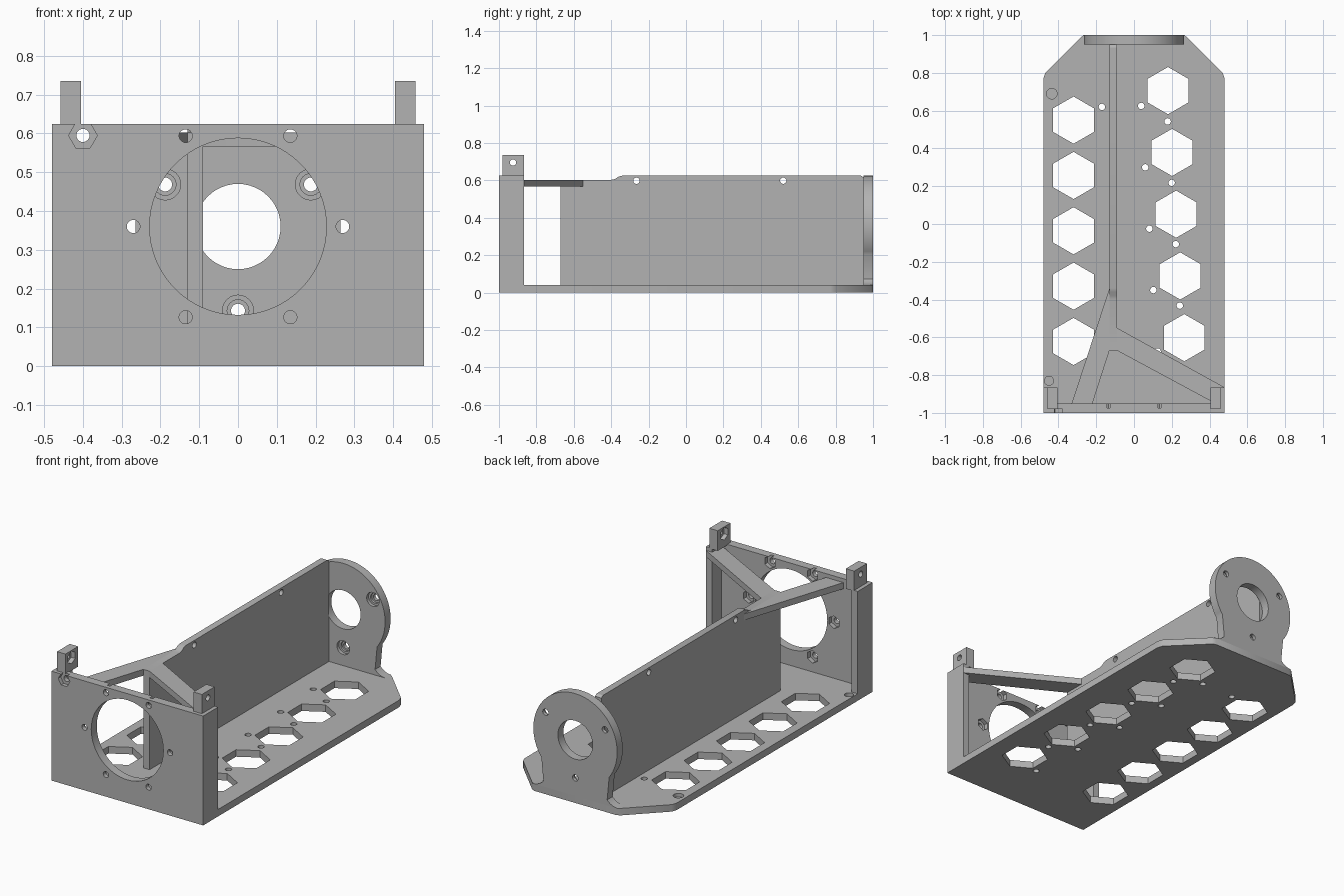
import bpy, bmesh
from math import sin, cos, pi, atan2
from mathutils import Vector

old = bpy.data.objects.get("Cube")
if old:
    bpy.data.objects.remove(old, do_unlink=True)

grey = bpy.data.materials.new("plain grey")
grey.use_nodes = True
color = (0.45, 0.45, 0.45, 1)
grey.diffuse_color = color
grey.node_tree.nodes["Principled BSDF"].inputs["Base Color"].default_value = color

PLACE = {"X": lambda u, v, w: (w, u, v),
         "Y": lambda u, v, w: (u, w, v),
         "Z": lambda u, v, w: (u, v, w)}


def prism(name, points, axis, start, end):
    """Extrude a 2D outline along an axis."""
    bm = bmesh.new()
    face = bm.faces.new([bm.verts.new(PLACE[axis](u, v, start)) for u, v in points])
    made = bmesh.ops.extrude_face_region(bm, geom=[face])["geom"]
    shift = Vector(PLACE[axis](0, 0, end - start))
    bmesh.ops.translate(bm, vec=shift, verts=[g for g in made if isinstance(g, bmesh.types.BMVert)])
    bmesh.ops.recalc_face_normals(bm, faces=bm.faces)
    mesh = bpy.data.meshes.new(name)
    bm.to_mesh(mesh)
    bm.free()
    mesh.materials.append(grey)
    ob = bpy.data.objects.new(name, mesh)
    bpy.context.scene.collection.objects.link(ob)
    return ob


def rect(u0, u1, v0, v1):
    return [(u0, v0), (u1, v0), (u1, v1), (u0, v1)]


def ring(center, radius, sides, turn=0.0):
    return [(center[0] + radius * cos(turn + 2 * pi * i / sides),
             center[1] + radius * sin(turn + 2 * pi * i / sides)) for i in range(sides)]


def cut(part, points, axis, start, end):
    """Cut an extruded outline out of a part."""
    cutter = prism("cutter", points, axis, start, end)
    cutter.hide_render = True
    mod = part.modifiers.new("cut", "BOOLEAN")
    mod.operation = "DIFFERENCE"
    mod.solver = "EXACT"
    mod.object = cutter
    bpy.context.view_layer.objects.active = part
    bpy.ops.object.modifier_apply(modifier=mod.name)
    bpy.data.objects.remove(cutter, do_unlink=True)


def hole(part, center, radius, axis, start, end, sides=24, turn=0.0):
    cut(part, ring(center, radius, sides, turn), axis, start, end)


SMALL = 0.017
POINT_UP = pi / 2
parts = []

# Base plate with chamfered rear corners
base = prism("base_plate", [(-0.48, -0.95), (0.48, -0.95), (0.48, 0.77), (0.47, 0.8), (0.28, 0.99),
                            (0.26, 1), (-0.26, 1), (-0.28, 0.99), (-0.47, 0.8), (-0.48, 0.77)],
             "Z", 0, 0.04)
parts.append(base)
for i in range(5):
    hole(base, (-0.32, 0.55 - 0.293 * i), 0.125, "Z", -0.1, 0.1, 6, POINT_UP)
    hole(base, (0.18 + 0.0215 * i, 0.706 - 0.327 * i), 0.125, "Z", -0.1, 0.1, 6, POINT_UP)
for i in range(4):
    hole(base, (0.038 + 0.0215 * i, 0.625 - 0.325 * i), SMALL, "Z", -0.1, 0.1)
    hole(base, (0.178 + 0.0215 * i, 0.543 - 0.325 * i), SMALL, "Z", -0.1, 0.1)
for spot in [(-0.17, 0.62), (0.125, -0.675)]:
    hole(base, spot, SMALL, "Z", -0.1, 0.1)
hole(base, (-0.435, 0.69), 0.028, "Z", 0.02, 0.1)
hole(base, (-0.45, -0.83), 0.024, "Z", 0.02, 0.1)

# Front plate with the large opening, screw holes and nut pockets
HUB = (0, 0.36)
front = prism("front_plate", rect(-0.48, 0.48, 0, 0.625), "Y", -1, -0.95)
parts.append(front)
hole(front, HUB, 0.228, "Y", -1.1, -0.9, 64)
for spot in ring(HUB, 0.27, 6):
    hole(front, spot, SMALL, "Y", -1.1, -0.9)
    hole(front, spot, 0.036, "Y", -0.975, -0.9, 6, POINT_UP)
hole(front, (-0.4, 0.595), SMALL, "Y", -1.1, -0.9)
hole(front, (-0.4, 0.595), 0.037, "Y", -1.1, -0.977, 6)

# Side flanges and the drilled posts above them
for side, sign in (("left", 1), ("right", -1)):
    parts.append(prism(side + "_flange", rect(-0.95, -0.865, 0.04, 0.625), "X", sign * 0.44, sign * 0.48))
    post = prism(side + "_post", rect(-0.98, -0.865, 0.62, 0.735), "X", sign * 0.405, sign * 0.458)
    hole(post, (-0.925, 0.695), SMALL, "X", sign * 0.3, sign * 0.5)
    hole(post, (-0.925, 0.695), 0.036, "X", sign * 0.3, sign * 0.43, 6, POINT_UP)
    parts.append(post)

# Long upright wall with a lowered front end
wall = prism("long_wall", [(-0.67, 0.04), (0.95, 0.04), (0.95, 0.615), (0.935, 0.625), (-0.34, 0.625),
                           (-0.36, 0.62), (-0.38, 0.607), (-0.4, 0.603), (-0.67, 0.603)],
             "X", -0.13, -0.09)
for y in (-0.265, 0.52):
    hole(wall, (y, 0.598), SMALL, "X", -0.2, 0)
parts.append(wall)

# Diagonal top braces between wall and front plate
parts.append(prism("left_brace", [(-0.09, -0.55), (-0.09, -0.67), (0.43, -0.95), (0.46, -0.95), (0.48, -0.865)],
                   "Z", 0.567, 0.603))
parts.append(prism("right_brace", [(-0.13, -0.34), (-0.33, -0.95), (-0.22, -0.95), (-0.13, -0.67)],
                   "Z", 0.567, 0.603))

# Rear round mount, blended into the base by concave fillets
R, F = 0.265, 0.09
fx, fz = 0.27, 0.04 + F
lean = atan2(fz - HUB[1], fx)
half = []
for i in range(11):
    a = -pi / 2 - (pi / 2 + lean) * i / 10
    half.append((fx + F * cos(a), fz + F * sin(a)))
for i in range(1, 31):
    a = lean + (pi / 2 - lean) * i / 30
    half.append((R * cos(a), HUB[1] + R * sin(a)))
mount = prism("rear_mount", half + [(-x, z) for x, z in reversed(half[:-1])], "Y", 0.95, 1)
hole(mount, HUB, 0.11, "Y", 0.9, 1.1, 48)
for spot in ring(HUB, 0.217, 3, -pi / 2):
    hole(mount, spot, 0.018, "Y", 0.9, 1.1)
    hole(mount, spot, 0.028, "Y", 0.9, 0.98)
    hole(mount, spot, 0.04, "Y", 0.9, 0.968)
parts.append(mount)

# Smooth the round surfaces, keep edges sharp
bpy.ops.object.select_all(action="DESELECT")
for ob in parts:
    ob.select_set(True)
bpy.context.view_layer.objects.active = parts[0]
bpy.ops.object.shade_smooth_by_angle()
